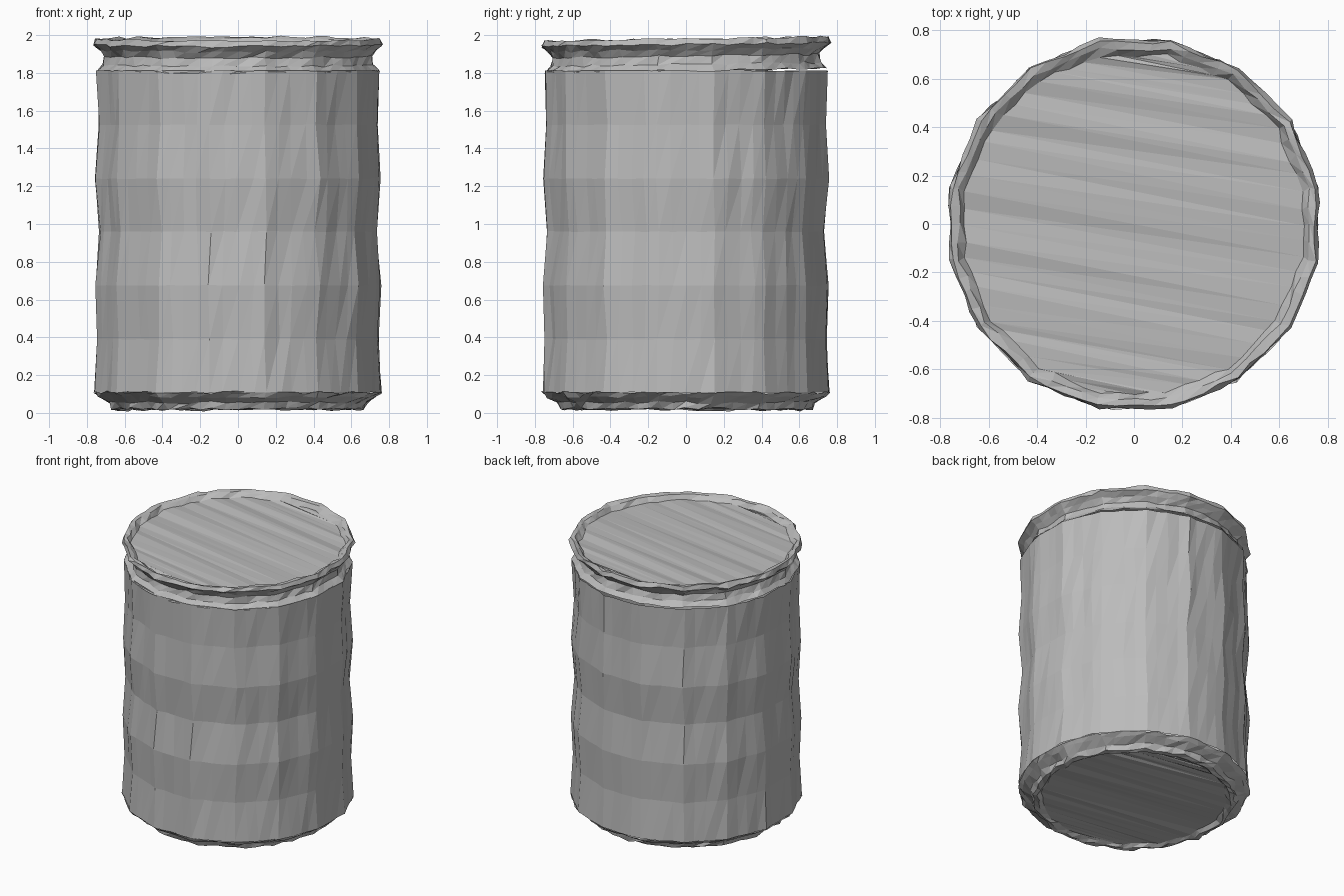
import bpy, bmesh, math, random

random.seed(7)
if "Cube" in bpy.data.objects:
    bpy.data.objects.remove(bpy.data.objects["Cube"], do_unlink=True)

SIDES, SPLIT = 16, 4          # sixteen flats, each split into narrow slivers
COUNT = SIDES * SPLIT

grey = bpy.data.materials.new("worn grey")
grey.use_nodes = True
grey.diffuse_color = (0.5, 0.5, 0.5, 1)
grey.node_tree.nodes["Principled BSDF"].inputs["Base Color"].default_value = (0.5, 0.5, 0.5, 1)


def ring(bm, radius, z, rough_r, rough_z, tilt=0.0, slide=0.15):
    """One jittered ring following a sixteen-sided outline."""
    verts = []
    for i in range(COUNT):
        side, part = divmod(i, SPLIT)
        t = part / SPLIT + random.uniform(-slide, slide) / SPLIT
        a = math.tau * (side - 0.5) / SIDES
        b = a + math.tau / SIDES
        r = radius + random.uniform(-rough_r, rough_r)
        x = r * ((1 - t) * math.cos(a) + t * math.cos(b))
        y = r * ((1 - t) * math.sin(a) + t * math.sin(b))
        verts.append(bm.verts.new((x, y, z + tilt * y + random.uniform(-rough_z, rough_z))))
    return verts


def bridge(bm, low, high):
    for i in range(COUNT):
        j = (i + 1) % COUNT
        bm.faces.new((low[i], low[j], high[j]))
        bm.faces.new((low[i], high[j], high[i]))


def streaked_cap(bm, loop, up):
    """Close a ring with long slivers running across it."""
    start = COUNT // 4 + 1
    pairs = [(loop[(start + k) % COUNT], loop[(start - 1 - k) % COUNT])
             for k in range(COUNT // 2)]
    for (a, b), (c, d) in zip(pairs, pairs[1:]):
        for tri in ((a, c, d), (a, d, b)):
            bm.faces.new(tri if up else tri[::-1])


def finish(bm, name):
    mesh = bpy.data.meshes.new(name)
    bm.to_mesh(mesh)
    bm.free()
    mesh.materials.append(grey)
    obj = bpy.data.objects.new(name, mesh)
    bpy.context.collection.objects.link(obj)
    return obj


def build_rings(name, profile, rough_r, rough_z, tilt=0.0, cap=None):
    bm = bmesh.new()
    loops = [ring(bm, r, z, rough_r, rough_z, tilt) for r, z in profile]
    for low, high in zip(loops, loops[1:]):
        bridge(bm, low, high)
    if cap == "top":
        streaked_cap(bm, loops[-1], True)
    elif cap == "bottom":
        streaked_cap(bm, loops[0], False)
    return finish(bm, name)


# Wavy drum wall in six bands
wall = [(0.772, 0.108), (0.755, 0.39), (0.768, 0.675), (0.745, 0.96),
        (0.767, 1.24), (0.75, 1.525), (0.76, 1.812)]
build_rings("drum_wall", wall, 0.006, 0.002)

# Crumpled foot and recessed underside
foot = [(0.62, 0.035), (0.645, 0.016), (0.675, 0.022), (0.69, 0.055),
        (0.745, 0.085), (0.772, 0.108)]
build_rings("base_rim", foot, 0.010, 0.008, cap="bottom")

# Pinched neck, rolled lip and streaked lid
lip = [(0.76, 1.812), (0.725, 1.845), (0.715, 1.89), (0.742, 1.922),
       (0.775, 1.95), (0.764, 1.98), (0.735, 1.973), (0.71, 1.943)]
build_rings("top_rim_and_lid", lip, 0.008, 0.007, tilt=0.015, cap="top")
